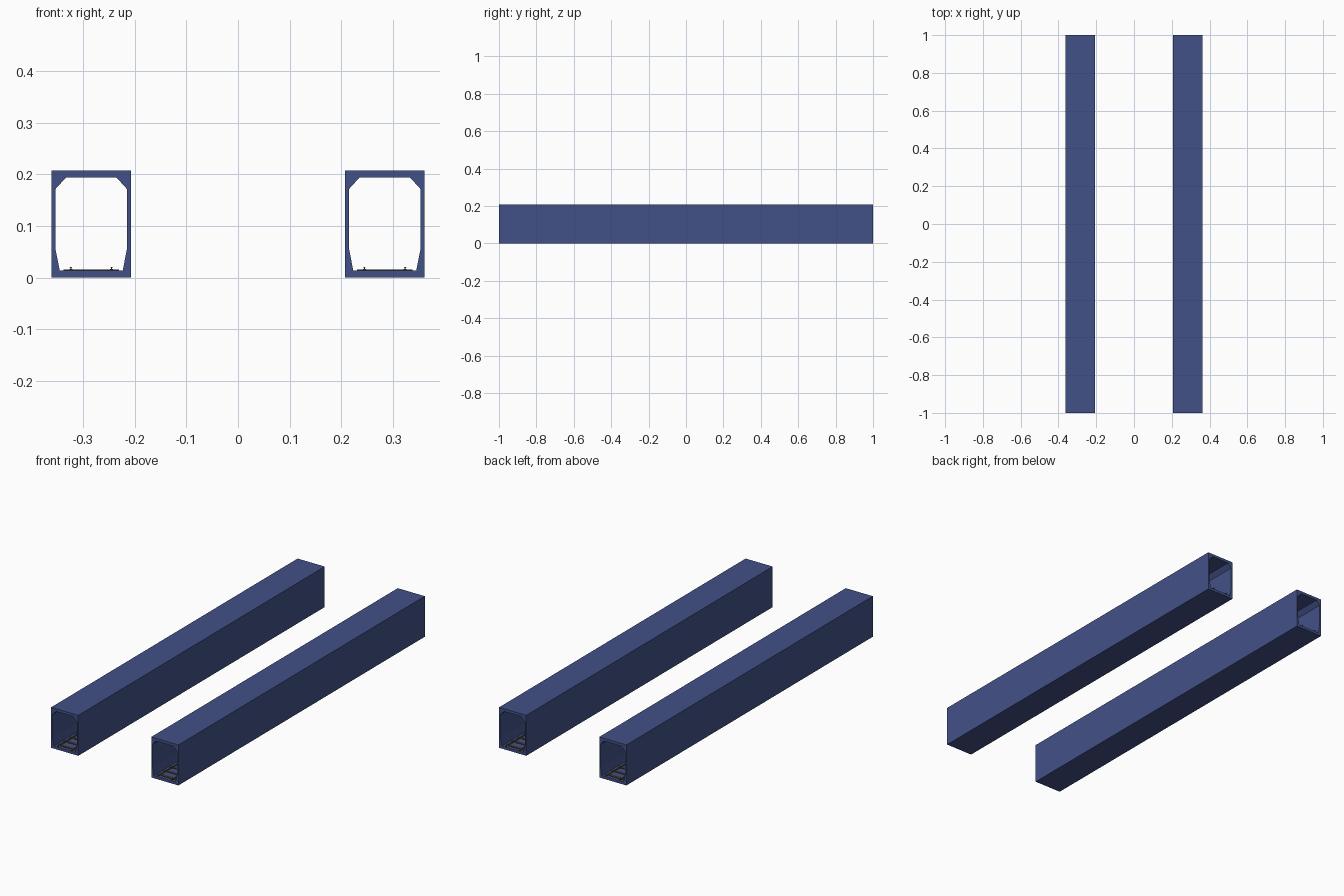
import bpy, bmesh

if "Cube" in bpy.data.objects:
    bpy.data.objects.remove(bpy.data.objects["Cube"])

def material(name, rgb):
    m = bpy.data.materials.new(name)
    m.diffuse_color = (*rgb, 1)
    m.use_nodes = True
    m.node_tree.nodes["Principled BSDF"].inputs["Base Color"].default_value = m.diffuse_color
    return m

CONCRETE = material("blue concrete", (0.055, 0.083, 0.245))
STEEL = material("brown steel", (0.10, 0.075, 0.045))
WOOD = material("dark wood", (0.05, 0.038, 0.028))

def finish(bm, name, mat):
    bmesh.ops.recalc_face_normals(bm, faces=bm.faces)
    me = bpy.data.meshes.new(name)
    bm.to_mesh(me)
    bm.free()
    me.materials.append(mat)
    ob = bpy.data.objects.new(name, me)
    bpy.context.collection.objects.link(ob)
    return ob

def mirrored(half):
    """Close a right-hand half outline (bottom to top) into a full loop."""
    return half + [(-x, z) for x, z in reversed(half)]

def rings(bm, pts, cx):
    return [[bm.verts.new((cx + x, y, z)) for x, z in pts] for y in (-1, 1)]

def bridge(bm, a, b):
    n = len(a)
    for i in range(n):
        j = (i + 1) % n
        bm.faces.new((a[i], a[j], b[j], b[i]))

# tunnel outlines, both with eight points so the ends bridge cleanly
FLOOR = 0.0135
INNER = mirrored([(0.061, FLOOR), (0.069, 0.054), (0.069, 0.172), (0.049, 0.194)])
OUTER = mirrored([(0.077, 0), (0.077, 0.054), (0.077, 0.172), (0.077, 0.208)])
# rail section: foot, web, head
RAIL = mirrored([(0.0035, 0), (0.0035, 0.0008), (0.0009, 0.0016),
                 (0.0009, 0.0036), (0.0021, 0.0042), (0.0021, 0.0058)])

for side, cx in (("left", -0.2845), ("right", 0.2845)):
    # box tunnel, open at both ends
    bm = bmesh.new()
    o, i = rings(bm, OUTER, cx), rings(bm, INNER, cx)
    bridge(bm, *o)
    bridge(bm, *i)
    for k in (0, 1):
        bridge(bm, o[k], i[k])
    finish(bm, side + "_tunnel", CONCRETE)

    # pair of rails
    for tag, dx in (("a", -0.0395), ("b", 0.0395)):
        bm = bmesh.new()
        r = rings(bm, [(x, z + FLOOR + 0.0018) for x, z in RAIL], cx + dx)
        bridge(bm, *r)
        for k in (0, 1):
            bm.faces.new(r[k])
        finish(bm, f"{side}_rail_{tag}", STEEL)

    # sleepers, repeated along the track
    bm = bmesh.new()
    bmesh.ops.create_cube(bm, size=1)
    bmesh.ops.scale(bm, vec=(0.108, 0.016, 0.003), verts=bm.verts)
    bmesh.ops.translate(bm, vec=(cx, -0.975, FLOOR + 0.0005), verts=bm.verts)
    arr = finish(bm, side + "_sleepers", WOOD).modifiers.new("repeat", 'ARRAY')
    arr.count = 40
    arr.use_relative_offset = False
    arr.use_constant_offset = True
    arr.constant_offset_displace = (0, 0.05, 0)
